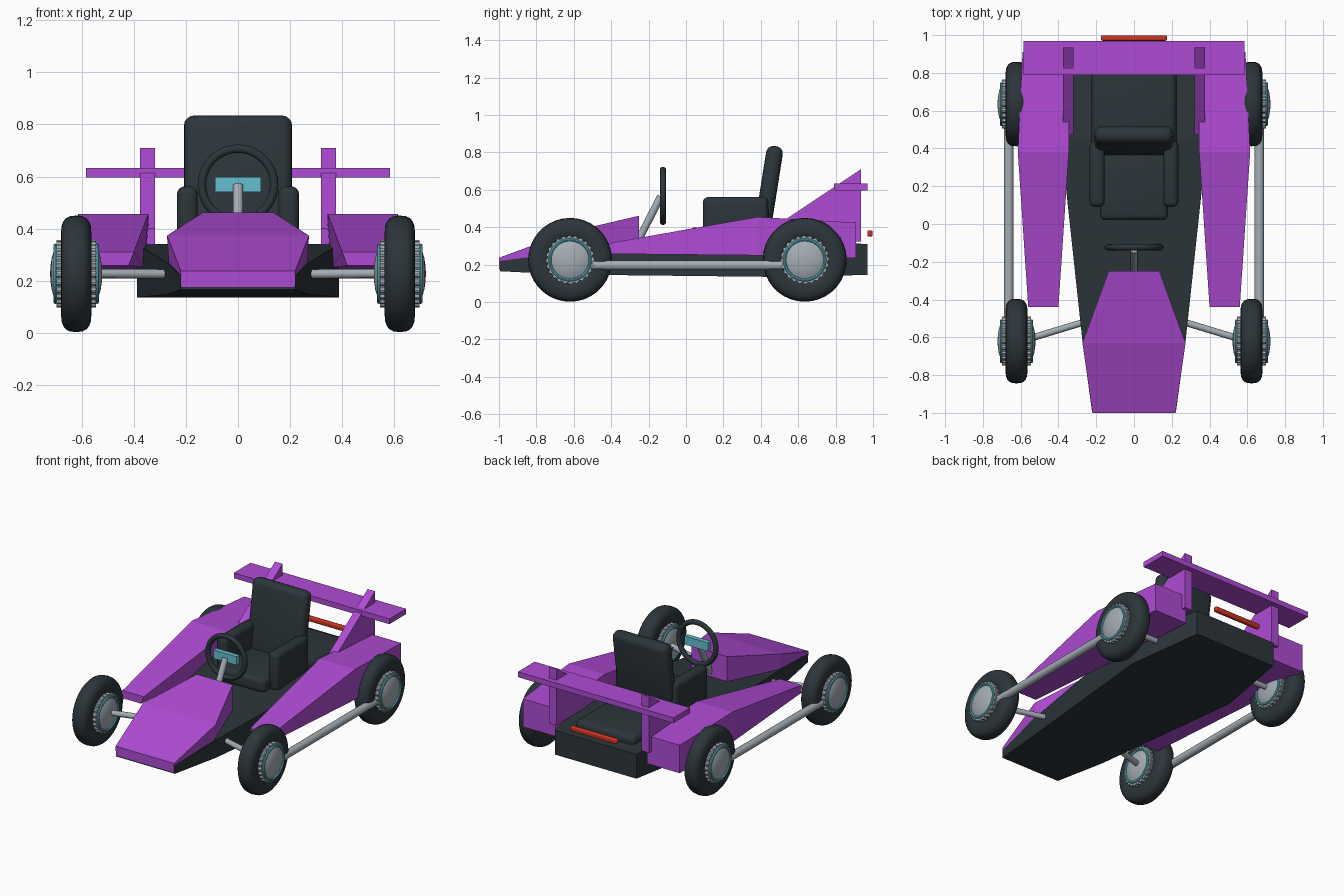
import bpy, bmesh, math
from mathutils import Vector, Matrix

if "Cube" in bpy.data.objects:
    bpy.data.objects.remove(bpy.data.objects["Cube"])


def material(name, rgb):
    m = bpy.data.materials.new(name)
    m.diffuse_color = (*rgb, 1)
    m.use_nodes = True
    m.node_tree.nodes["Principled BSDF"].inputs["Base Color"].default_value = m.diffuse_color
    return m


PURPLE = material("purple_paint", (0.43, 0.07, 0.66))
DARK = material("charcoal", (0.025, 0.036, 0.043))
METAL = material("light_metal", (0.37, 0.42, 0.46))
CYAN = material("cyan_trim", (0.13, 0.53, 0.63))
RED = material("red_lamp", (0.58, 0.035, 0.015))


def finish(name, bm, mat, smooth=False):
    bmesh.ops.recalc_face_normals(bm, faces=bm.faces)
    me = bpy.data.meshes.new(name)
    bm.to_mesh(me)
    bm.free()
    me.materials.append(mat)
    ob = bpy.data.objects.new(name, me)
    bpy.context.collection.objects.link(ob)
    if smooth:
        bpy.ops.object.select_all(action='DESELECT')
        bpy.context.view_layer.objects.active = ob
        ob.select_set(True)
        bpy.ops.object.shade_smooth_by_angle(angle=math.radians(40))
    return ob


def bridge(bm, rings, cap=True, close=False):
    """Skin a list of vertex rings."""
    n = len(rings[0])
    pairs = list(zip(rings, rings[1:])) + ([(rings[-1], rings[0])] if close else [])
    for a, b in pairs:
        for i in range(n):
            j = (i + 1) % n
            bm.faces.new((a[i], a[j], b[j], b[i]))
    if cap:
        bm.faces.new(rings[0])
        bm.faces.new(rings[-1])


def loft(name, mat, sections):
    """Sections: y, bottom x pair, top x pair, bottom z, top z."""
    bm = bmesh.new()
    rings = [[bm.verts.new(p) for p in ((b0, y, z0), (b1, y, z0), (t1, y, z1), (t0, y, z1))]
             for y, b0, b1, t0, t1, z0, z1 in sections]
    bridge(bm, rings)
    return finish(name, bm, mat)


def box(name, mat, lo, hi, bevel=0.0, tilt=0.0):
    lo, hi = Vector(lo), Vector(hi)
    bm = bmesh.new()
    bmesh.ops.create_cube(bm, size=1)
    bmesh.ops.scale(bm, vec=hi - lo, verts=bm.verts)
    if bevel:
        bmesh.ops.bevel(bm, geom=bm.edges[:], offset=bevel, segments=4, profile=0.5, affect='EDGES')
    bmesh.ops.rotate(bm, matrix=Matrix.Rotation(tilt, 3, 'X'), verts=bm.verts)
    bmesh.ops.translate(bm, vec=(lo + hi) / 2, verts=bm.verts)
    return finish(name, bm, mat, bevel > 0)


def rod(name, mat, a, b, r, segs=16):
    a, b = Vector(a), Vector(b)
    bm = bmesh.new()
    bmesh.ops.create_cone(bm, cap_ends=True, segments=segs, radius1=r, radius2=r, depth=(b - a).length)
    rot = (b - a).to_track_quat('Z', 'Y').to_matrix()
    bmesh.ops.rotate(bm, matrix=rot, verts=bm.verts)
    bmesh.ops.translate(bm, vec=(a + b) / 2, verts=bm.verts)
    return finish(name, bm, mat, True)


def lathe(name, mat, centre, profile, axis='X', segs=32, close=False, teeth=0.0):
    """Revolve (offset along axis, radius) points; teeth raises every other spoke."""
    bm = bmesh.new()
    rings = []
    for t, r in profile:
        ring = []
        for i in range(segs):
            a = 2 * math.pi * i / segs
            rr = r + (teeth if i % 4 < 2 else 0)
            p = Vector((t, rr * math.cos(a), rr * math.sin(a)))
            if axis == 'Y':
                p = Vector((p.y, p.x, p.z))
            ring.append(bm.verts.new(p + Vector(centre)))
        rings.append(ring)
    bridge(bm, rings, not close, close)
    return finish(name, bm, mat, not teeth)


def circle(t, r, minor, n=8):
    return [(t + minor * math.cos(2 * math.pi * k / n), r + minor * math.sin(2 * math.pi * k / n))
            for k in range(n)]


# Chassis tub and nose
loft("chassis_tub", DARK, [(y, -w, w, -w, w, z0, z1) for y, w, z0, z1 in (
    (-0.995, 0.222, 0.165, 0.22), (-0.63, 0.272, 0.147, 0.268),
    (0.45, 0.388, 0.135, 0.34), (0.97, 0.306, 0.145, 0.31))])
loft("nose_cowl", PURPLE, [(y, -b, b, -t, t, z0, z1) for y, b, t, z0, z1 in (
    (-1.0, 0.218, 0.22, 0.175, 0.237), (-0.63, 0.265, 0.273, 0.25, 0.373),
    (-0.25, 0.135, 0.135, 0.27, 0.462))])

# Seat
box("seat_cushion", DARK, (-0.18, 0.02, 0.30), (0.18, 0.45, 0.40), 0.03)
box("seat_back", DARK, (-0.208, 0.395, 0.34), (0.208, 0.485, 0.837), 0.04, math.radians(-9))
box("rear_deck", DARK, (-0.225, 0.40, 0.28), (0.225, 0.88, 0.37), 0.035)

# Steering
lathe("steering_wheel", DARK, (0, -0.123, 0.568), circle(0, 0.139, 0.017, 10), 'Y', 40, True)
box("steering_display", CYAN, (-0.088, -0.14, 0.54), (0.088, -0.108, 0.598))
rod("steering_column", METAL, (0, -0.135, 0.565), (0, -0.26, 0.32), 0.02)

# Tail wing and lamp
box("wing", PURPLE, (-0.585, 0.79, 0.597), (0.585, 0.97, 0.633))
box("tail_lamp", RED, (-0.175, 0.97, 0.35), (0.175, 0.998, 0.383), 0.008)

# Rounded tyre section
TYRE = []
for k in range(20):
    a = 2 * math.pi * k / 20
    c, s = math.cos(a), math.sin(a)
    TYRE.append((0.058 * math.copysign(abs(c) ** 0.75, c), 0.162 + 0.062 * math.copysign(abs(s) ** 0.85, s)))

for side, s in (("left", -1), ("right", 1)):
    # Side pod, fin and armrest
    loft(side + "_side_pod", PURPLE, [(y, s * b, s * o, s * i, s * o, z0, z1) for y, b, i, o, z0, z1 in (
        (-0.44, 0.42, 0.40, 0.56, 0.258, 0.31), (0.38, 0.36, 0.345, 0.615, 0.25, 0.455),
        (0.91, 0.345, 0.345, 0.59, 0.235, 0.425))])
    bm = bmesh.new()
    bridge(bm, [[bm.verts.new((s * x, y, z)) for y, z in (
        (0.47, 0.33), (0.47, 0.40), (0.935, 0.71), (0.935, 0.325))] for x in (0.32, 0.376)])
    finish(side + "_wing_fin", bm, PURPLE)
    xa, xb = sorted((s * 0.155, s * 0.235))
    box(side + "_armrest", DARK, (xa, 0.09, 0.30), (xb, 0.44, 0.562), 0.03)

    # Rods and axles
    rod(side + "_side_rod", METAL, (s * 0.663, -0.62, 0.197), (s * 0.663, 0.635, 0.197), 0.026)
    rod("front_axle_" + side, METAL, (s * 0.25, -0.515, 0.225), (s * 0.58, -0.615, 0.228), 0.018)
    rod("rear_axle_" + side, METAL, (s * 0.28, 0.635, 0.225), (s * 0.58, 0.635, 0.226), 0.018)

    # Wheels: tyre, toothed rim, dome hub, trim rings
    for end, y in (("front", -0.62), ("rear", 0.635)):
        c = (s * 0.622, y, 0.226)
        n = end + "_" + side
        lathe(n + "_tyre", DARK, c, TYRE, segs=36, close=True)
        lathe(n + "_rim", METAL, c, [(-0.076, 0.122), (0.076, 0.122)], segs=96, teeth=0.008)
        dome = [(0.08, 0.1), (0.087, 0.085), (0.094, 0.062), (0.099, 0.03), (0.1, 0.006)]
        lathe(n + "_hub", METAL, c, [(-t, r) for t, r in reversed(dome)] + dome)
        for tag, t in (("outer", s * 0.08), ("inner", -s * 0.08)):
            lathe(n + "_" + tag + "_ring", CYAN, c, circle(t, 0.108, 0.008), close=True)
